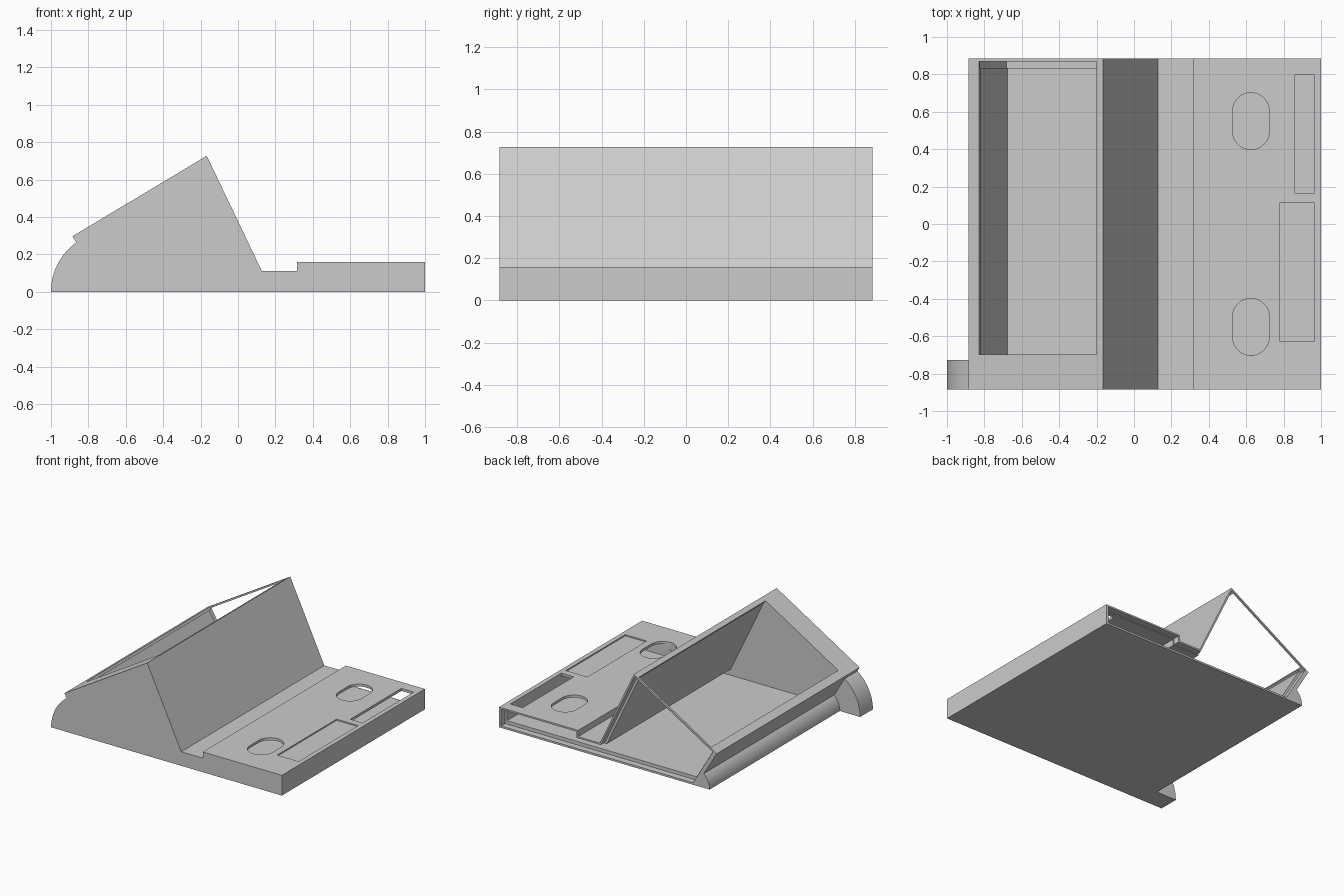
import bpy, bmesh
from math import sin, cos, radians
from mathutils import Vector

cube = bpy.data.objects.get("Cube")
if cube:
    bpy.data.objects.remove(cube, do_unlink=True)

grey = bpy.data.materials.new("light_grey")
grey.use_nodes = True
grey.diffuse_color = (0.6, 0.6, 0.6, 1)
grey.node_tree.nodes["Principled BSDF"].inputs["Base Color"].default_value = (0.6, 0.6, 0.6, 1)


def prism(name, points, low, high, axis="y"):
    """Extrude a flat outline along y (outline in x, z) or z (outline in x, y)."""
    bm = bmesh.new()
    place = (lambda p, h: (p[0], h, p[1])) if axis == "y" else (lambda p, h: (p[0], p[1], h))
    bottom = [bm.verts.new(place(p, low)) for p in points]
    top = [bm.verts.new(place(p, high)) for p in points]
    bm.faces.new(bottom)
    bm.faces.new(top)
    for i in range(len(points)):
        j = (i + 1) % len(points)
        bm.faces.new((bottom[i], bottom[j], top[j], top[i]))
    bmesh.ops.recalc_face_normals(bm, faces=bm.faces)
    mesh = bpy.data.meshes.new(name)
    bm.to_mesh(mesh)
    bm.free()
    mesh.materials.append(grey)
    obj = bpy.data.objects.new(name, mesh)
    bpy.context.scene.collection.objects.link(obj)
    return obj


def inset(points, walls):
    """Move each edge of a clockwise outline inward by its own wall thickness."""
    lines = []
    for i, wall in enumerate(walls):
        a, b = Vector(points[i]), Vector(points[(i + 1) % len(points)])
        d = (b - a).normalized()
        lines.append((a + Vector((d.y, -d.x)) * wall, d))
    result = []
    for i, (p, d) in enumerate(lines):
        q, e = lines[i - 1]
        t = (p - q).cross(d) / e.cross(d)
        result.append(q + e * t)
    return result


def arc(cx, cy, r, start, end, steps):
    angles = [radians(start + (end - start) * i / steps) for i in range(steps + 1)]
    return [(cx + r * cos(a), cy + r * sin(a)) for a in angles]


def rectangle(x0, x1, y0, y1):
    return [(x0, y0), (x1, y0), (x1, y1), (x0, y1)]


def cut(target, cutter):
    cutter.hide_render = True
    mod = target.modifiers.new("cut", "BOOLEAN")
    mod.operation = "DIFFERENCE"
    mod.solver = "EXACT"
    mod.object = cutter
    bpy.context.view_layer.objects.active = target
    bpy.ops.object.modifier_apply(modifier=mod.name)
    bpy.data.objects.remove(cutter, do_unlink=True)


def smooth(obj):
    bpy.ops.object.select_all(action="DESELECT")
    obj.select_set(True)
    bpy.context.view_layer.objects.active = obj
    bpy.ops.object.shade_smooth_by_angle(angle=radians(25))


# Wedge body with rounded rear spine
END, DECK = 0.885, 0.159
foot, lip, apex = (-0.708, 0), (-0.885, 0.297), (-0.167, 0.727)
outline = [foot, lip, apex, (0.128, 0.11), (0.315, 0.11), (0.315, DECK), (1, DECK), (1, 0)]
spine = arc(-0.675, 0, 0.149, 180, 131.6, 10)
body = prism("housing", spine + outline[1:], -END, END)

# Hollow interior, open at one end, with a thinner rim for an end cap
cut(body, prism("cavity_cutter", inset(outline, [0.048, 0.02, 0.032, 0.02, 0.02, 0.02, 0.035, 0.042]), -0.7, 1))
cut(body, prism("rim_cutter", inset(outline, [0.031] + [0.013] * 5 + [0.018, 0.015]), 0.835, 1))

# Large window through the sloping panel
slope = (Vector(apex) - Vector(lip)).normalized()
normal = Vector((-slope.y, slope.x))
corners = [Vector(lip) + slope * ((x - lip[0]) / slope.x) for x in (-0.83, -0.2)]
window = [corners[0] - normal * 0.03, corners[0] + normal * 0.05,
          corners[1] + normal * 0.05, corners[1] - normal * 0.03]
cut(body, prism("window_cutter", window, -0.699, 0.87))

# Openings in the low deck: two rounded slots, one through slot, one shallow tray
for y in (-0.55, 0.55):
    slot = arc(0.625, y + 0.054, 0.098, 0, 180, 16) + arc(0.625, y - 0.054, 0.098, 180, 360, 16)
    cut(body, prism("slot_cutter", slot, 0.1, 0.3, "z"))
cut(body, prism("port_cutter", rectangle(0.857, 0.964, 0.165, 0.797), 0.1, 0.3, "z"))
cut(body, prism("tray_cutter", rectangle(0.777, 0.964, -0.625, 0.111), DECK - 0.01, 0.3, "z"))
smooth(body)

# Curved corner tab behind the wedge
tab = prism("corner_tab", arc(-0.675, 0, 0.325, 180, 125.6, 16) + [foot], -END, -0.727)
smooth(tab)
